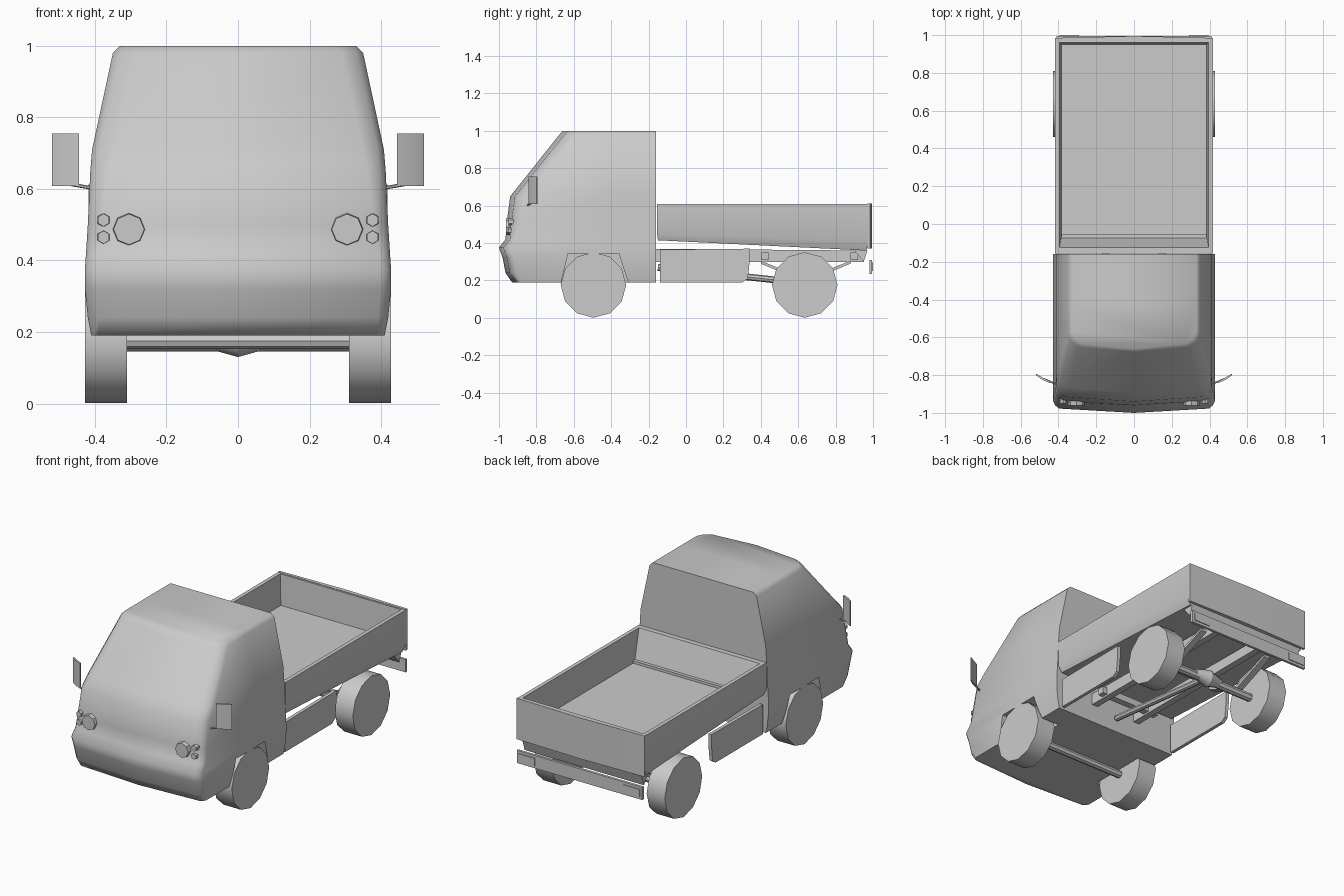
import bpy, bmesh, math
from mathutils import Vector

cube = bpy.data.objects.get("Cube")
if cube:
    bpy.data.objects.remove(cube, do_unlink=True)

grey = bpy.data.materials.new("plain_grey")
grey.use_nodes = True
colour = (0.6, 0.6, 0.6, 1)
grey.diffuse_color = colour
grey.node_tree.nodes["Principled BSDF"].inputs["Base Color"].default_value = colour


def finish(name, bm, angle=60):
    bmesh.ops.recalc_face_normals(bm, faces=bm.faces)
    mesh = bpy.data.meshes.new(name)
    bm.to_mesh(mesh)
    bm.free()
    obj = bpy.data.objects.new(name, mesh)
    bpy.context.collection.objects.link(obj)
    mesh.materials.append(grey)
    smooth(obj, angle)
    return obj


def smooth(obj, angle):
    bpy.ops.object.select_all(action="DESELECT")
    obj.select_set(True)
    bpy.context.view_layer.objects.active = obj
    bpy.ops.object.shade_smooth_by_angle(angle=math.radians(angle))


def loft(name, rings, angle=60):
    """Skin closed rings of equal length and cap both ends."""
    bm = bmesh.new()
    loops = [[bm.verts.new(p) for p in ring] for ring in rings]
    n = len(loops[0])
    for a, b in zip(loops, loops[1:]):
        for i in range(n):
            j = (i + 1) % n
            bm.faces.new((a[i], a[j], b[j], b[i]))
    bm.faces.new(loops[0])
    bm.faces.new(loops[-1])
    return finish(name, bm, angle)


def box(name, x, y, z):
    ring = [(x[0], y[0]), (x[1], y[0]), (x[1], y[1]), (x[0], y[1])]
    return loft(name, [[(px, py, h) for px, py in ring] for h in z], 30)


def extrude_x(name, profile, x0, x1, angle=30):
    return loft(name, [[(x, y, z) for y, z in profile] for x in (x0, x1)], angle)


def cylinder(name, a, b, r, sides, r2=None, angle=40):
    a, b = Vector(a), Vector(b)
    bm = bmesh.new()
    bmesh.ops.create_cone(bm, cap_ends=True, segments=sides, radius1=r,
                          radius2=r if r2 is None else r2, depth=(b - a).length)
    turn = (b - a).to_track_quat("Z", "Y").to_matrix().to_4x4()
    turn.translation = (a + b) / 2
    bmesh.ops.transform(bm, matrix=turn, verts=bm.verts)
    return finish(name, bm, angle)


# Cab: stacked outlines of height, front y, half width, corner radius
def cab_ring(z, front, w, c):
    right = [(w - c, front + 0.02 + c * 0.1), (w - c * 0.3, front + 0.03 + c * 0.4),
             (w, front + 0.03 + c), (w, -0.42), (w, -0.16)]
    half = [(x, y, z) for x, y in right]
    return [(0, front, z)] + half + [(-x, y, h) for x, y, h in reversed(half)]


cab = loft("cab", [cab_ring(*s) for s in (
    (0.19, -0.93, 0.41, 0.02), (0.24, -0.965, 0.42, 0.03), (0.32, -0.98, 0.428, 0.03),
    (0.375, -1.0, 0.428, 0.03), (0.42, -0.965, 0.425, 0.03), (0.5, -0.96, 0.42, 0.04),
    (0.65, -0.94, 0.413, 0.05), (0.71, -0.892, 0.408, 0.06), (0.98, -0.677, 0.35, 0.06),
    (1.0, -0.66, 0.33, 0.06))])

# Wheel arches cut into both sides of the cab
arch = [(-0.69, 0.1), (-0.63, 0.345), (-0.36, 0.345), (-0.28, 0.1)]
for x0, x1 in ((0.29, 0.6), (-0.6, -0.29)):
    cutter = extrude_x("arch_cutter", arch, x0, x1)
    cutter.hide_render = True
    mod = cab.modifiers.new("arch", "BOOLEAN")
    mod.object = cutter
    mod.operation = "DIFFERENCE"
    mod.solver = "EXACT"
    bpy.context.view_layer.objects.active = cab
    bpy.ops.object.modifier_apply(modifier=mod.name)
    bpy.data.objects.remove(cutter, do_unlink=True)
smooth(cab, 60)


# Open cargo bed: outer skin, rim, sloping inner walls and floor
def bed_ring(w, y0, y1, z0, z1):
    return [(-w, y0, z0), (w, y0, z0), (w, y1, z1), (-w, y1, z1)]


loft("cargo_bed", [
    bed_ring(0.40, -0.15, 0.965, 0.415, 0.36), bed_ring(0.418, -0.155, 0.975, 0.45, 0.41),
    bed_ring(0.418, -0.155, 0.975, 0.61, 0.61), bed_ring(0.395, -0.125, 0.96, 0.61, 0.61),
    bed_ring(0.385, -0.07, 0.95, 0.43, 0.43)], 40)
box("floor_strip", (-0.385, 0.385), (-0.075, -0.055), (0.425, 0.445))

# Tailgate, bowed slightly backwards
tailgate = [(-0.418, 0.97), (0.418, 0.97), (0.418, 0.985), (0, 0.995), (-0.418, 0.985)]
loft("tailgate", [[(x, y, z) for x, y in tailgate] for z in (0.37, 0.612)], 40)
extrude_x("tailgate_sill", [(0.9, 0.36), (0.95, 0.30), (0.97, 0.36)], -0.39, 0.39)

# Rear bumper
box("rear_bumper", (-0.41, 0.41), (0.98, 0.995), (0.235, 0.31))

# Chassis cross members, rear axle and differential
for i, y in enumerate((-0.05, 0.42, 0.9)):
    box(f"cross_member_{i}", (-0.2, 0.2), (y - 0.02, y + 0.02), (0.31, 0.35))
cylinder("rear_axle", (-0.32, 0.635, 0.17), (0.32, 0.635, 0.17), 0.024, 8)
for s in (-1, 1):
    cylinder("differential_half", (0, 0.635, 0.18), (s * 0.09, 0.635, 0.18), 0.05, 10, 0.025)
cylinder("drive_shaft", (0, 0.6, 0.19), (0, -0.15, 0.27), 0.018, 8)
cylinder("front_axle", (-0.32, -0.495, 0.175), (0.32, -0.495, 0.175), 0.022, 8)

for side, s in (("left", 1), ("right", -1)):
    # Wheels
    for end, y in (("front", -0.495), ("rear", 0.635)):
        cylinder(f"{end}_{side}_wheel", (s * 0.31, y, 0.176), (s * 0.428, y, 0.176), 0.175, 12)

    # Chassis rail, leaf spring and tail light
    extrude_x(f"{side}_rail", [(-0.2, 0.30), (0.95, 0.30), (0.965, 0.36), (-0.2, 0.37)],
              s * 0.13, s * 0.17)
    extrude_x(f"{side}_leaf_spring", [(0.4, 0.29), (0.635, 0.19), (0.88, 0.29),
                                      (0.88, 0.305), (0.635, 0.21), (0.4, 0.305)],
              s * 0.21, s * 0.25)
    box(f"{side}_tail_light", sorted((s * 0.29, s * 0.395)), (0.994, 1.0), (0.25, 0.295))

    # Side skirt below the bed
    skirt = [(-0.14, 0.19), (0.30, 0.19), (0.33, 0.21), (0.34, 0.30), (0.34, 0.37), (-0.14, 0.365)]
    extrude_x(f"{side}_skirt", skirt, s * 0.385, s * 0.405)

    # Headlight and paired marker lamps
    cylinder(f"{side}_headlight", (s * 0.305, -0.92, 0.487), (s * 0.305, -0.962, 0.487),
             0.047, 8, 0.043)
    for i, z in enumerate((0.465, 0.513)):
        cylinder(f"{side}_marker_{i}", (s * 0.376, -0.89, z), (s * 0.376, -0.95, z), 0.022, 6, 0.018)

    # Door mirror and its arm
    mirror = [(0.445, -0.842), (0.485, -0.825), (0.52, -0.80), (0.517, -0.793),
              (0.48, -0.815), (0.445, -0.832)]
    loft(f"{side}_mirror", [[(s * x, y, z) for x, y in mirror] for z in (0.608, 0.755)])
    cylinder(f"{side}_mirror_arm", (s * 0.405, -0.85, 0.602), (s * 0.49, -0.815, 0.617), 0.005, 6)
